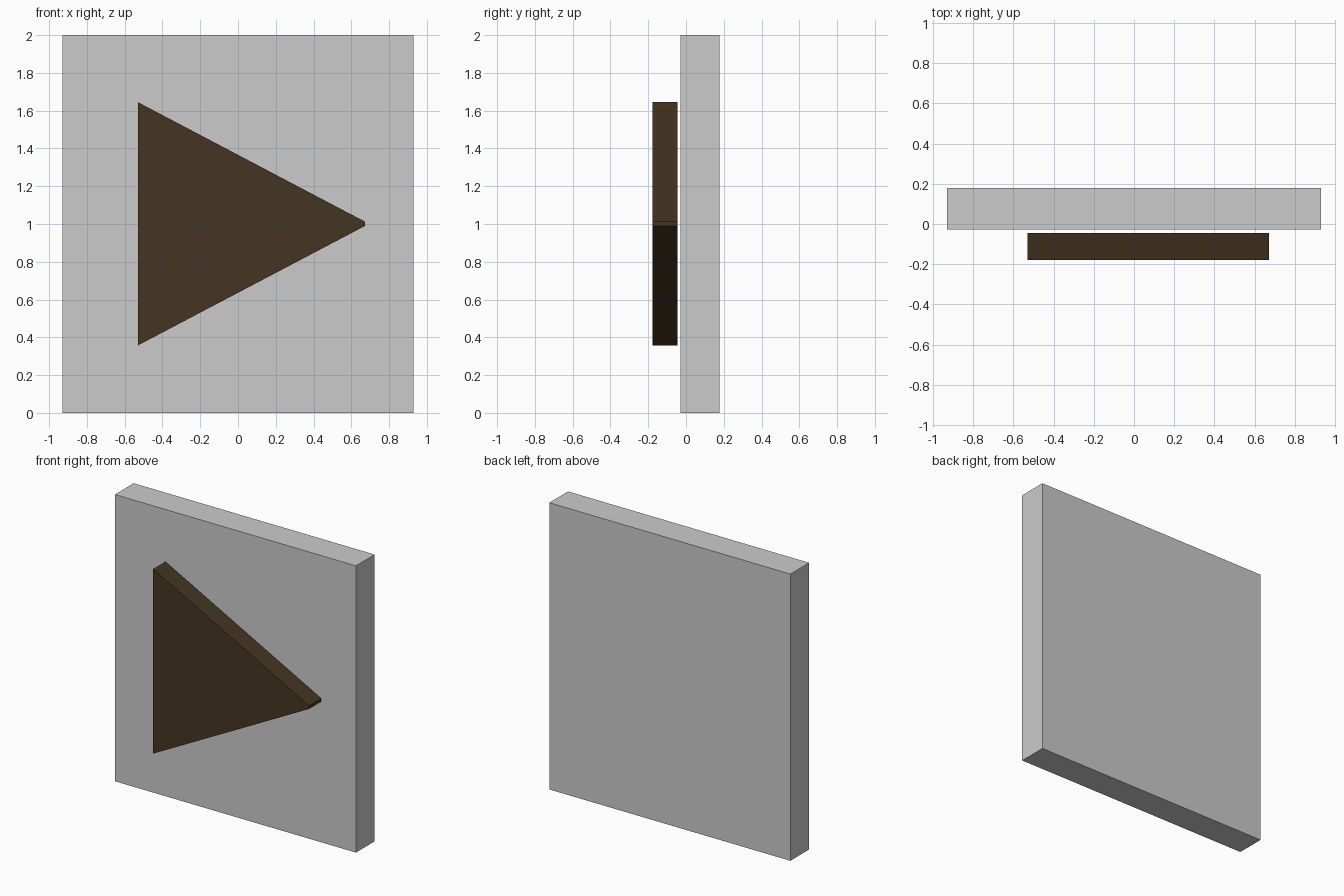
import bpy
import bmesh

if "Cube" in bpy.data.objects:
    bpy.data.objects.remove(bpy.data.objects["Cube"])


def extrude_profile(name, profile, y_front, y_back):
    """Extrude an (x, z) outline along y into a closed solid."""
    bm = bmesh.new()
    face = bm.faces.new([bm.verts.new((x, y_front, z)) for x, z in profile])
    moved = bmesh.ops.extrude_face_region(bm, geom=[face])["geom"]
    verts = [g for g in moved if isinstance(g, bmesh.types.BMVert)]
    bmesh.ops.translate(bm, verts=verts, vec=(0, y_back - y_front, 0))
    bmesh.ops.recalc_face_normals(bm, faces=bm.faces)
    mesh = bpy.data.meshes.new(name)
    bm.to_mesh(mesh)
    bm.free()
    obj = bpy.data.objects.new(name, mesh)
    bpy.context.collection.objects.link(obj)
    return obj


# Square backing panel
W = 0.93
extrude_profile("back_panel", [(-W, 0), (W, 0), (W, 2), (-W, 2)], -0.028, 0.178)

# Raised triangle with a slightly blunted tip, floating just in front of the panel
triangle = extrude_profile(
    "triangle",
    [(-0.53, 0.357), (0.673, 0.99), (0.673, 1.012), (-0.53, 1.645)],
    -0.178, -0.044)

# Dark brown finish
brown = bpy.data.materials.new("dark_brown")
brown.diffuse_color = (0.06, 0.036, 0.016, 1)
brown.use_nodes = True
brown.node_tree.nodes["Principled BSDF"].inputs["Base Color"].default_value = brown.diffuse_color
triangle.data.materials.append(brown)
